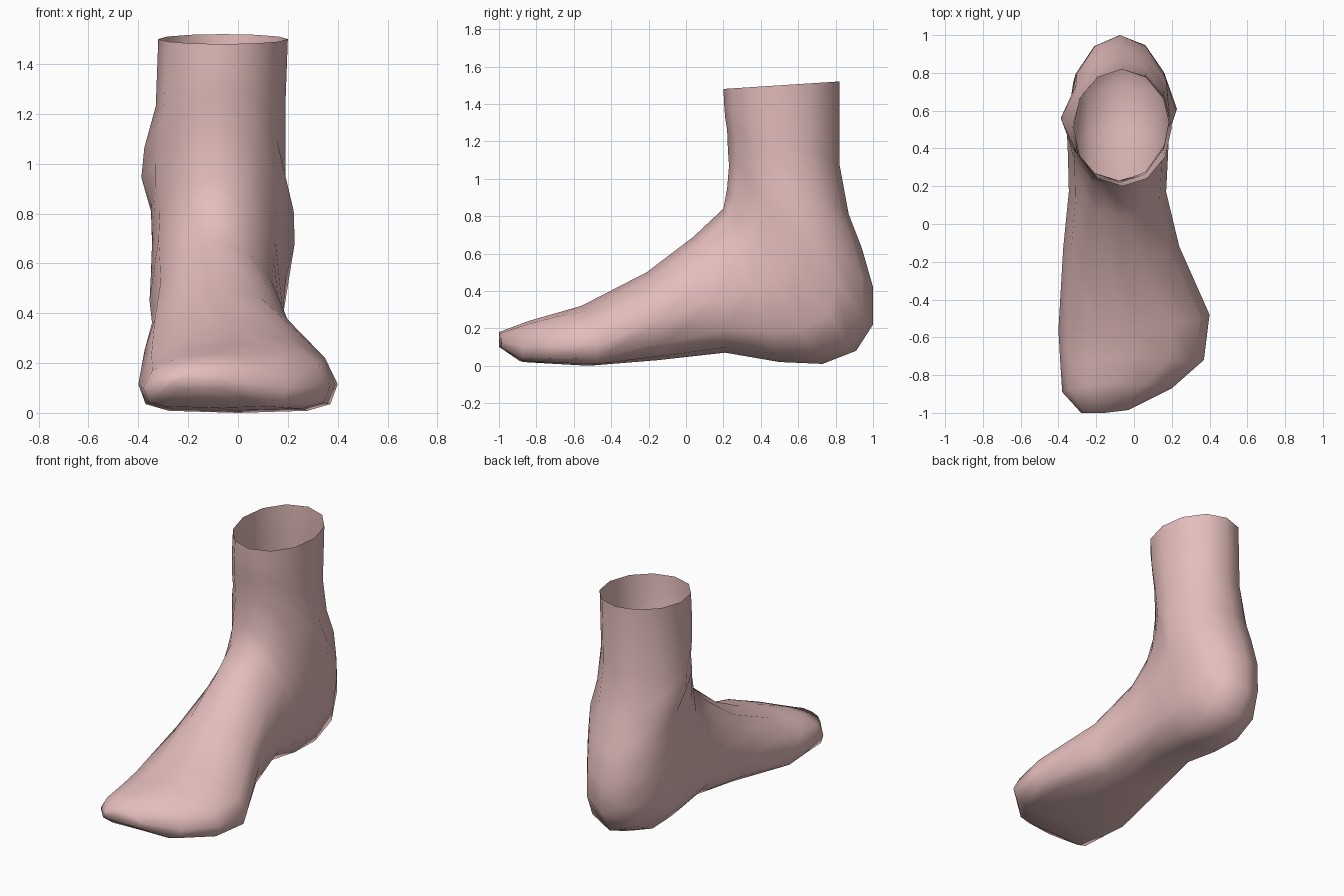
import bpy, bmesh, math
from mathutils import Vector

if "Cube" in bpy.data.objects:
    bpy.data.objects.remove(bpy.data.objects["Cube"])

SIDES = 12

# Each section: top (y, z), bottom (y, z), left (x, y), right (x, y)
forefoot = [
    ((-1.00, .18), (-1.00, .10), (-.28, -1.00), (-.03, -.985)),
    ((-.84, .24), (-.87, .02), (-.38, -.89), (.20, -.87)),
    ((-.70, .28), (-.70, .01), (-.39, -.74), (.37, -.72)),
    ((-.56, .32), (-.52, .00), (-.40, -.56), (.40, -.48)),
]
# Sections that fan round from the instep, over the heel, up to the leg opening
instep_and_heel = [
    ((-.21, .50), (-.15, .03), (-.375, -.13), (.24, -.12)),
    ((.04, .69), (.21, .07), (-.345, .17), (.17, .17)),
    ((.20, .84), (.50, .02), (-.35, .37), (.18, .36)),
    ((.22, .95), (.73, .01), (-.355, .48), (.185, .48)),
    ((.23, 1.07), (.91, .08), (-.35, .56), (.19, .57)),
]
ankle = [
    ((.225, 1.14), (1.0, .22), (-.345, .60), (.195, .61)),
    ((.222, 1.20), (1.0, .42), (-.34, .60), (.195, .60)),
    ((.22, 1.26), (.94, .63), (-.34, .56), (.19, .57)),
    ((.21, 1.32), (.87, .81), (-.335, .53), (.19, .54)),
    ((.205, 1.38), (.82, 1.08), (-.33, .51), (.19, .51)),
    ((.20, 1.48), (.82, 1.52), (-.32, .51), (.20, .51)),
]


def spow(v, n):
    return math.copysign(abs(v) ** (2 / n), v)


def ring(bm, section, side_height, n_top, n_bottom):
    """Rounded section through its top, bottom, left and right points."""
    (ty, tz), (by, bz), (lx, ly), (rx, ry) = section
    cx = (lx + rx) / 2
    cy = by + (ty - by) * side_height
    cz = bz + (tz - bz) * side_height
    verts = []
    for i in range(SIDES):
        a = 2 * math.pi * i / SIDES
        n = n_top if math.sin(a) > 0 else n_bottom
        c, s = spow(math.cos(a), n), spow(math.sin(a), n)
        sx, sy = (rx, ry) if c > 0 else (lx, ly)
        ey, ez = (ty, tz) if s > 0 else (by, bz)
        verts.append(bm.verts.new((cx + abs(c) * (sx - cx),
                                   cy + abs(c) * (sy - cy) + abs(s) * (ey - cy),
                                   cz + abs(s) * (ez - cz))))
    return verts


bm = bmesh.new()
rings = [ring(bm, s, .36, 2.1, 3.8) for s in forefoot]
rings += [ring(bm, s, .47, 2.0, 2.6) for s in instep_and_heel]
rings += [ring(bm, s, .5, 2.0, 2.0) for s in ankle]

# Ankle bones: push the skin out around a point on each side
for centre, push in (((-.33, .54, .98), -.05), ((.19, .63, .73), .035)):
    for v in bm.verts:
        d = (v.co - Vector(centre)).length / .2
        if d < 1:
            v.co.x += push * (1 - d * d)

# Skin between sections, closed at the toes and open at the leg
for a, b in zip(rings, rings[1:]):
    for i in range(SIDES):
        j = (i + 1) % SIDES
        bm.faces.new((a[i], a[j], b[j], b[i]))
bm.faces.new(rings[0])
bmesh.ops.recalc_face_normals(bm, faces=bm.faces)
for f in bm.faces:
    f.smooth = True

mesh = bpy.data.meshes.new("foot")
bm.to_mesh(mesh)
bm.free()
foot = bpy.data.objects.new("foot", mesh)
bpy.context.collection.objects.link(foot)

# Skin colour
skin = bpy.data.materials.new("skin")
skin.diffuse_color = (.77, .51, .50, 1)
skin.use_nodes = True
skin.node_tree.nodes["Principled BSDF"].inputs["Base Color"].default_value = skin.diffuse_color
mesh.materials.append(skin)
